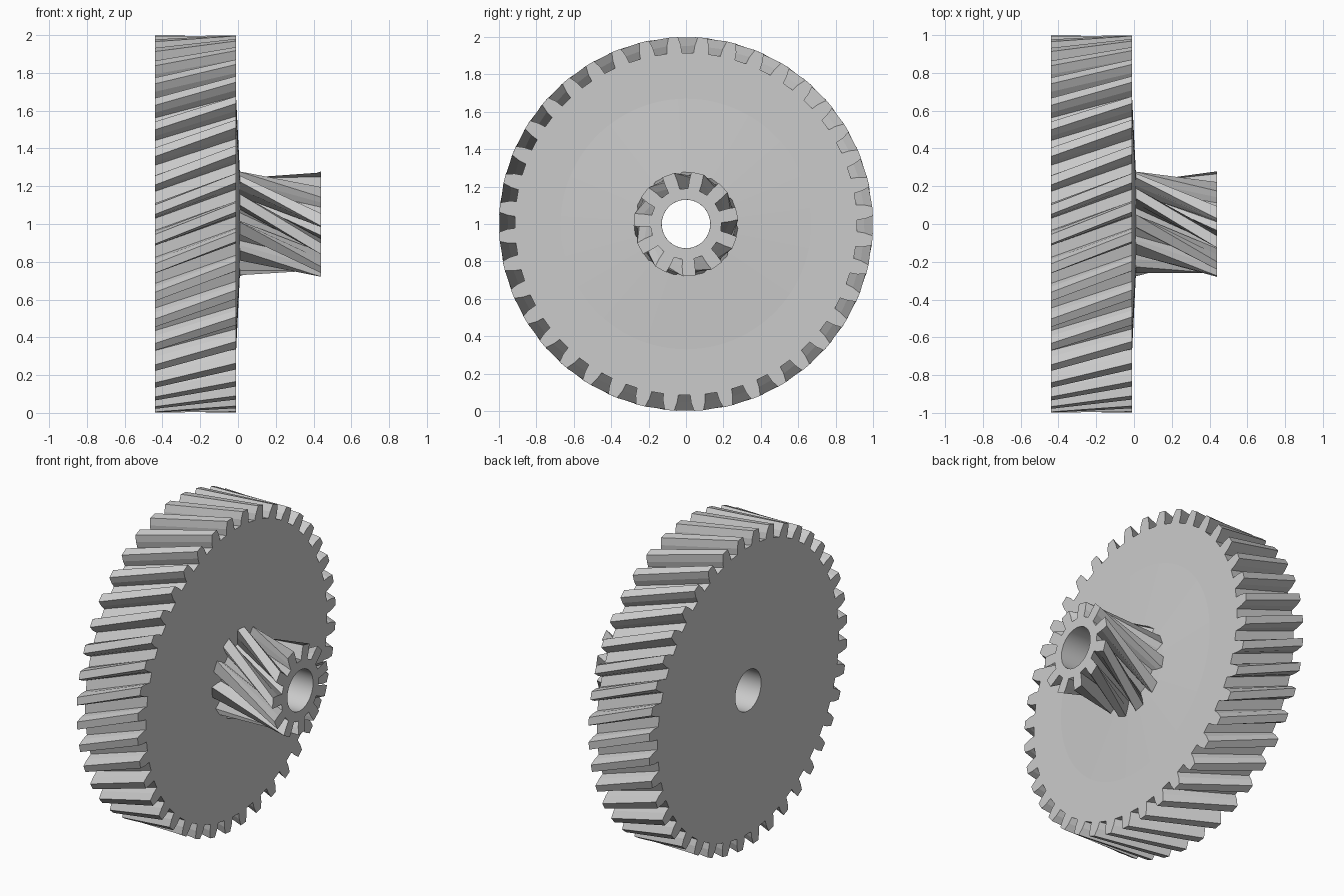
import bpy, bmesh, math

cube = bpy.data.objects.get("Cube")
if cube:
    bpy.data.objects.remove(cube)

grey = bpy.data.materials.new("plain grey")
grey.use_nodes = True
grey.diffuse_color = (0.6, 0.6, 0.6, 1)
grey.node_tree.nodes["Principled BSDF"].inputs["Base Color"].default_value = grey.diffuse_color

BACK, FACE, END = -0.44, -0.01, 0.44
BORE = 0.13


def ring(x, outline, turn=0.0):
    """Place (angle, radius) pairs around the x axis at height 1."""
    return [(x, r * math.sin(a + turn), 1 + r * math.cos(a + turn)) for a, r in outline]


def circle(radius, sides=96):
    return [(i * math.tau / sides, radius) for i in range(sides)]


def skin(name, rings, smooth=False):
    """Join a sequence of matching rings with faces."""
    bm = bmesh.new()
    loops = [[bm.verts.new(p) for p in points] for points in rings]
    for a, b in zip(loops, loops[1:]):
        for i in range(len(a)):
            j = (i + 1) % len(a)
            bm.faces.new((a[i], b[i], b[j], a[j]))
    mesh = bpy.data.meshes.new(name)
    bm.to_mesh(mesh)
    bm.free()
    mesh.materials.append(grey)
    obj = bpy.data.objects.new(name, mesh)
    bpy.context.collection.objects.link(obj)
    if smooth:
        for poly in mesh.polygons:
            poly.use_smooth = True
    return obj


def helical_gear(name, teeth, flank, x0, x1, twist, phase):
    """Straight-sided twisted teeth; flank lists (half width in pitches, radius)."""
    pitch = math.tau / teeth
    tooth = [(-w, r) for w, r in flank] + [(w, r) for w, r in reversed(flank)]
    outline = [((k + w) * pitch + phase, r) for k in range(teeth) for w, r in tooth]
    hole = [(a, BORE) for a, r in outline]
    return skin(name, [ring(x0, hole, -twist), ring(x0, outline, -twist),
                       ring(x1, outline), ring(x1, hole)])


# Large wheel and opposite-handed pinion
helical_gear("large_gear", 40, [(0.28, 0.915), (0.25, 0.955), (0.16, 1.0)],
             BACK, FACE, 0.17, math.radians(5.1))
helical_gear("small_gear", 11, [(0.29, 0.19), (0.26, 0.235), (0.21, 0.28)],
             0.0, END, -1.0, math.radians(12.8))

# Shallow cone where the pinion meets the wheel
skin("hub_cone", [ring(FACE, circle(0.67)), ring(0.01, circle(0.27)),
                  ring(0.01, circle(BORE))])

# Shaft hole through both gears
skin("shaft_bore", [ring(END, circle(BORE)), ring(BACK, circle(BORE))], smooth=True)
